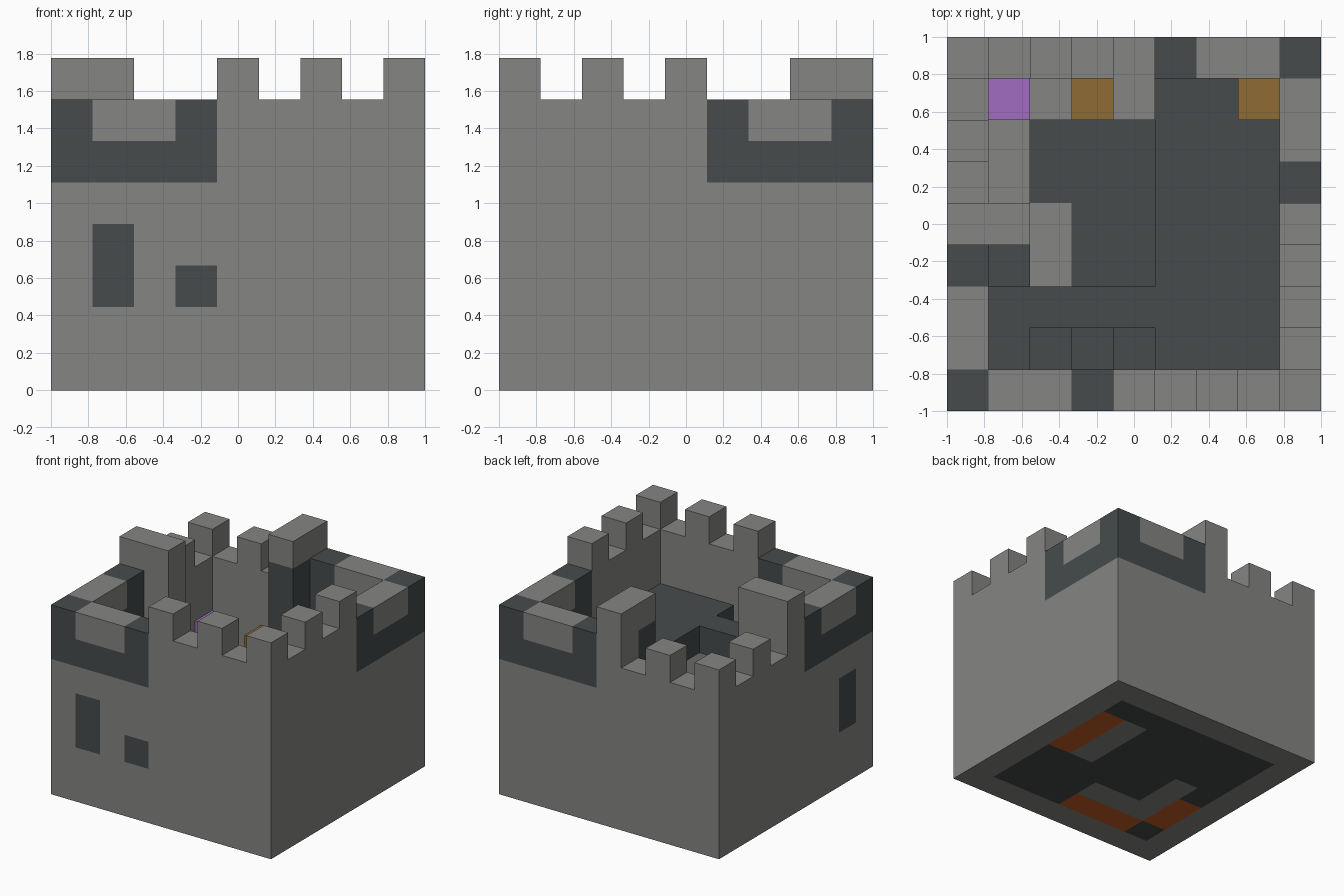
import bpy, bmesh
from mathutils import Vector

if "Cube" in bpy.data.objects:
    bpy.data.objects.remove(bpy.data.objects["Cube"], do_unlink=True)

N = 9                 # blocks along each side
S = 2 / N             # block size
blocks = {}           # cell -> (part name, material name)


def material(name, srgb):
    col = [((c / 255 + 0.055) / 1.055) ** 2.4 for c in srgb] + [1]
    m = bpy.data.materials.new(name)
    m.use_nodes = True
    m.diffuse_color = col
    bsdf = m.node_tree.nodes["Principled BSDF"]
    bsdf.inputs["Base Color"].default_value = col
    bsdf.inputs["Roughness"].default_value = 0.9
    return m


MATS = {
    "stone": material("stone grey", (133, 133, 130)),
    "slate": material("dark slate", (70, 75, 76)),
    "orange": material("burnt orange", (198, 93, 36)),
    "wood": material("wood brown", (143, 107, 52)),
    "purple": material("purple", (161, 108, 193)),
}


def fill(part, mat, i, j, k):
    """Fill a box of blocks; each axis is an index or a (first, last) pair."""
    spans = [range(a[0], a[1] + 1) if isinstance(a, tuple) else range(a, a + 1)
             for a in (i, j, k)]
    for x in spans[0]:
        for y in spans[1]:
            for z in spans[2]:
                blocks[x, y, z] = (part, mat)


def both(part, mat, i, j, k):
    """Fill a box and its mirror image across the diagonal."""
    def flip(a):
        return (8 - a[1], 8 - a[0]) if isinstance(a, tuple) else 8 - a
    fill(part, mat, i, j, k)
    fill(part, mat, flip(j), flip(i), k)


# Ground floor with inlaid angles
fill("ground_floor", "stone", (0, 8), (0, 8), 0)
fill("ground_floor", "slate", (1, 7), (1, 7), 0)
both("ground_floor", "stone", 6, (4, 6), 0)
both("ground_floor", "orange", 7, (4, 6), 0)
fill("ground_floor", "stone", 2, (2, 4), 0)
fill("ground_floor", "stone", (2, 4), 2, 0)
fill("ground_floor", "orange", 1, (2, 3), 0)
fill("ground_floor", "orange", (2, 3), 1, 0)

# Outer walls; the two walls of the back corner are one block lower
both("outer_walls", "stone", (0, 8), 0, (1, 6))
both("outer_walls", "stone", 0, (0, 4), (1, 6))
both("outer_walls", "stone", 0, (5, 8), (1, 5))

# Dark corner bands with light notches
both("corner_bands", "slate", (0, 3), 0, (5, 6))
both("corner_bands", "slate", 0, (0, 3), (5, 6))
both("corner_bands", "stone", (1, 2), 0, 6)
both("corner_bands", "stone", 0, (1, 2), 6)

# Windows
fill("windows", "slate", 1, 0, (2, 3))
fill("windows", "slate", 3, 0, 2)
fill("windows", "slate", 0, 1, (2, 3))

# Battlements and the two tall piers
for n in (4, 6, 8):
    both("battlements", "stone", n, 0, 7)
for n in (6, 8):
    both("low_battlements", "stone", 0, n, 6)
both("tall_piers", "stone", (0, 1), 4, (1, 7))
fill("tall_piers", "slate", 4, 7, (1, 6))

# Upper floor with stairwell and steps
fill("upper_floor", "slate", (5, 7), (1, 7), 4)
fill("upper_floor", "slate", (1, 4), 2, 4)
fill("upper_floor", "slate", 1, 1, 4)
for n in (2, 3, 4):
    fill("steps", "slate", n, 1, (1, n - 1))
fill("side_pillar", "slate", 1, 3, (1, 3))

# Furnishings inside
fill("stone_bench", "stone", 1, (5, 6), (1, 2))
fill("stone_bench", "stone", 2, 7, (1, 2))
fill("purple_block", "purple", 1, 7, (1, 3))
fill("wooden_post", "wood", 3, 7, (1, 3))
fill("wooden_chest", "wood", 7, 7, 5)


def build(part):
    """Make one object from the exposed faces of a part's blocks."""
    bm = bmesh.new()
    names = list(MATS)
    for cell, (owner, mat) in blocks.items():
        if owner != part:
            continue
        for axis in range(3):
            for side in (0, 1):
                near = list(cell)
                near[axis] += 2 * side - 1
                if tuple(near) in blocks:
                    continue
                u, v = (axis + 1) % 3, (axis + 2) % 3
                loop = []
                for du, dv in ((0, 0), (1, 0), (1, 1), (0, 1)):
                    p = Vector(cell)
                    p[axis] += side
                    p[u] += du
                    p[v] += dv
                    loop.append(bm.verts.new(p * S - Vector((1, 1, 0))))
                face = bm.faces.new(loop if side else loop[::-1])
                face.material_index = names.index(mat)
    bmesh.ops.remove_doubles(bm, verts=bm.verts, dist=0.001)
    bmesh.ops.dissolve_limit(bm, angle_limit=0.01, verts=bm.verts,
                             edges=bm.edges, delimit={"MATERIAL"})
    mesh = bpy.data.meshes.new(part)
    bm.to_mesh(mesh)
    bm.free()
    for m in MATS.values():
        mesh.materials.append(m)
    obj = bpy.data.objects.new(part, mesh)
    bpy.context.collection.objects.link(obj)


for part in sorted({owner for owner, _ in blocks.values()}):
    build(part)
